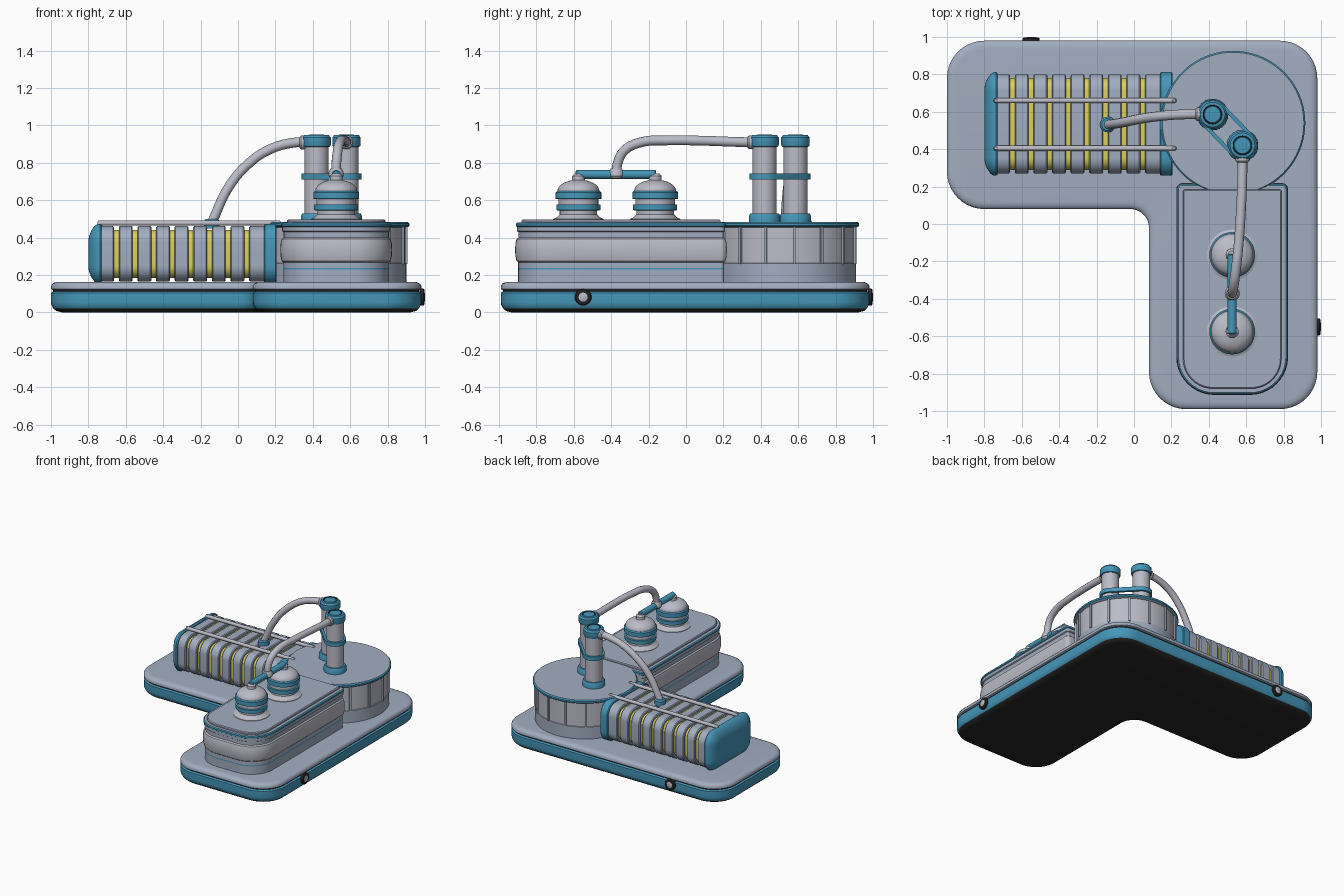
import bpy, bmesh, math
from mathutils import Vector, Matrix

if "Cube" in bpy.data.objects:
    bpy.data.objects.remove(bpy.data.objects["Cube"])

# Colours
COLORS = {
    "grey": (0.36, 0.42, 0.53), "light": (0.50, 0.50, 0.58), "blue": (0.06, 0.31, 0.49),
    "yellow": (0.70, 0.63, 0.11), "dark": (0.02, 0.02, 0.022),
}
MATS = {}
for n, c in COLORS.items():
    MATS[n] = bpy.data.materials.new(n + "_paint")
    MATS[n].diffuse_color = (*c, 1)


def finish(name, bm, names):
    bmesh.ops.recalc_face_normals(bm, faces=bm.faces)
    me = bpy.data.meshes.new(name)
    bm.to_mesh(me)
    bm.free()
    for n in names:
        me.materials.append(MATS[n])
    ob = bpy.data.objects.new(name, me)
    bpy.context.collection.objects.link(ob)
    return ob


def loft(name, rings, mats, loop=False):
    """Skin rings of points; mats[i] colours the band from ring i to ring i+1."""
    bm = bmesh.new()
    names = list(dict.fromkeys(mats))
    vs = [[bm.verts.new(p) for p in r] for r in rings]
    n = len(vs[0])
    pairs = list(zip(vs, vs[1:])) + ([(vs[-1], vs[0])] if loop else [])
    for k, (a, b) in enumerate(pairs):
        for i in range(n):
            j = (i + 1) % n
            f = bm.faces.new((a[i], a[j], b[j], b[i]))
            f.material_index = names.index(mats[min(k, len(mats) - 1)])
    if not loop:
        bm.faces.new(vs[0][::-1]).material_index = names.index(mats[0])
        bm.faces.new(vs[-1]).material_index = names.index(mats[-1])
    bmesh.ops.remove_doubles(bm, verts=bm.verts, dist=1e-5)
    return finish(name, bm, names)


def outline(corners, d=0.0, seg=10):
    """Right-angled outline with rounded corners (x, y, r), inset by d."""
    out, n = [], len(corners)
    for i, (x, y, r) in enumerate(corners):
        p = Vector((x, y))
        a = (p - Vector(corners[i - 1][:2])).normalized()
        b = (Vector(corners[(i + 1) % n][:2]) - p).normalized()
        turn = a.x * b.y - a.y * b.x
        c = p + (b - a) * r
        for k in range(seg + 1):
            t = math.pi / 2 * k / seg
            out.append(c + (a * math.sin(t) - b * math.cos(t)) * (r - turn * d))
    return out


def slab(name, corners, steps):
    """Stack of inset outlines; steps are (inset, z, colour of band above)."""
    rings = [[(p.x, p.y, z) for p in outline(corners, d)] for d, z, _ in steps]
    return loft(name, rings, [s[2] for s in steps[:-1]])


def lathe(name, c, steps, axis="Z", seg=40):
    """Turned part; steps are (radius, height, colour of band above)."""
    rings = []
    for r, h, _ in steps:
        ring = []
        for k in range(seg):
            u, v = r * math.cos(math.tau * k / seg), r * math.sin(math.tau * k / seg)
            o = {"Z": (u, v, h), "X": (h, u, v), "Y": (v, h, u)}[axis]
            ring.append(Vector(c) + Vector(o))
        rings.append(ring)
    return loft(name, rings, [s[2] for s in steps[:-1]])


def hose(name, pts, r, mat):
    cu = bpy.data.curves.new(name, "CURVE")
    cu.dimensions = "3D"
    cu.bevel_depth, cu.bevel_resolution, cu.resolution_u, cu.use_fill_caps = r, 4, 10, True
    sp = cu.splines.new("BEZIER")
    sp.bezier_points.add(len(pts) - 1)
    for bp, p in zip(sp.bezier_points, pts):
        bp.co = p
        bp.handle_left_type = bp.handle_right_type = "AUTO"
    cu.materials.append(MATS[mat])
    ob = bpy.data.objects.new(name, cu)
    bpy.context.collection.objects.link(ob)


def rect(x0, y0, x1, y1, r, r2=None):
    r2 = r if r2 is None else r2
    return [(x0, y0, r), (x1, y0, r), (x1, y1, r2), (x0, y1, r2)]


# L-shaped base
L = [(-1, 0.08, 0.2), (0.08, 0.08, 0.1), (0.08, -0.99, 0.2), (0.98, -0.99, 0.2),
     (0.98, 0.98, 0.2), (-1, 0.98, 0.2)]
slab("base", L, [(0.06, 0, "dark"), (0.028, 0.008, "dark"), (0.012, 0.022, "blue"),
                 (0.002, 0.04, "blue"), (0, 0.055, "blue"), (0, 0.105, "blue"),
                 (0.012, 0.113, "dark"), (0.012, 0.12, "grey"), (0, 0.125, "grey"),
                 (0, 0.143, "grey"), (0.008, 0.155, "grey"), (0.025, 0.162, "grey"),
                 (0.045, 0.164, "grey")])

# Round badges on the base sides
for name, c, ax in (("side_badge", (0.97, -0.55, 0.082), "X"), ("back_badge", (-0.55, 0.97, 0.082), "Y")):
    lathe(name, c, [(0.045, 0, "dark"), (0.045, 0.022, "dark"), (0.038, 0.028, "dark"),
                    (0.024, 0.028, "light"), (0.02, 0.03, "light")], ax, 24)

# Front housing with bulged band
slab("front_housing", rect(0.23, -0.91, 0.82, 0.215, 0.2, 0.03), [
    (0.012, 0.15, "grey"), (0.012, 0.23, "blue"), (0.012, 0.238, "grey"), (0.012, 0.268, "light"),
    (0.004, 0.275, "light"), (-0.002, 0.30, "light"), (-0.004, 0.335, "light"),
    (-0.002, 0.37, "light"), (0.004, 0.392, "light"), (0.014, 0.40, "grey"), (0.014, 0.43, "grey"),
    (0.006, 0.435, "grey"), (0.006, 0.458, "blue"), (0, 0.462, "blue"), (0, 0.474, "blue"),
    (0.008, 0.48, "grey"), (0.012, 0.48, "grey")])
slab("front_housing_lid", rect(0.262, -0.88, 0.788, 0.185, 0.16, 0.01),
     [(0, 0.47, "grey"), (0, 0.49, "grey"), (0.006, 0.496, "grey")])

# Round drum with upright ribs
DC = (0.53, 0.54, 0)
lathe("drum", DC, [(0.37, 0.15, "grey"), (0.37, 0.262, "light"), (0.366, 0.264, "light"),
                   (0.366, 0.455, "grey"), (0.38, 0.458, "blue"), (0.386, 0.464, "blue"),
                   (0.386, 0.476, "blue"), (0.378, 0.484, "grey"), (0.37, 0.484, "grey")], seg=80)
bm = bmesh.new()
for k in range(15):
    m = (Matrix.Translation(DC) @ Matrix.Rotation(math.radians(6 + 24 * k), 4, "Z")
         @ Matrix.Translation((0.368, 0, 0.36)) @ Matrix.Diagonal((0.02, 0.014, 0.2, 1)))
    bmesh.ops.create_cube(bm, size=1, matrix=m)
finish("drum_ribs", bm, ["grey"])

# Ribbed tank lying along x
TANK = rect(0.27, 0.165, 0.80, 0.462, 0.085)


def along_x(name, steps):
    rings = [[(x, p.x, p.y) for p in outline(TANK, d)] for d, x, _ in steps]
    return loft(name, rings, [s[2] for s in steps[:-1]])


along_x("tank_core", [(0.02, -0.74, "yellow"), (0.02, 0.16, "yellow")])
edges = [-0.735] + [-0.65 + 0.0995 * k for k in range(8)] + [0.145]
for k in range(9):
    a = edges[k] + (0.0125 if k else 0)
    b = edges[k + 1] - (0.0125 if k < 8 else 0)
    along_x(f"tank_rib_{k + 1}", [(0.006, a, "grey"), (0, a + 0.006, "grey"),
                                  (0, b - 0.006, "grey"), (0.006, b, "grey")])
along_x("tank_end_cap", [(0.08, -0.80, "blue"), (0.055, -0.797, "blue"), (0.025, -0.785, "blue"),
                         (0, -0.768, "blue"), (-0.012, -0.75, "blue"), (-0.012, -0.738, "blue"),
                         (-0.006, -0.73, "blue")])
along_x("tank_collar", [(-0.006, 0.138, "blue"), (-0.012, 0.144, "blue"),
                        (-0.012, 0.20, "blue"), (-0.006, 0.206, "blue")])
for i, y in enumerate((0.405, 0.66)):
    hose(f"tank_rod_{i + 1}", [(-0.74, y, 0.478), (-0.2, y, 0.478), (0.21, y, 0.478)], 0.014, "light")
    for j, x in enumerate((-0.738, 0.215)):
        lathe(f"rod_bolt_{i + 1}_{j + 1}", (x, y, 0.455),
              [(0.013, 0, "light"), (0.013, 0.03, "light"), (0.008, 0.038, "light")], seg=16)

# Twin columns with collars, caps and a shared belt
COLS = [(0.42, 0.585), (0.58, 0.42)]
for i, (x, y) in enumerate(COLS):
    lathe(f"column_{i + 1}", (x, y, 0), [
        (0.084, 0.48, "blue"), (0.084, 0.515, "blue"), (0.076, 0.53, "blue"), (0.064, 0.53, "light"),
        (0.064, 0.885, "blue"), (0.072, 0.887, "blue"), (0.076, 0.895, "blue"), (0.076, 0.935, "blue"),
        (0.066, 0.948, "blue"), (0.052, 0.95, "dark"), (0.05, 0.944, "dark"), (0.046, 0.944, "blue"),
        (0.043, 0.95, "blue"), (0.02, 0.952, "blue")])
ax = math.atan2(COLS[1][1] - COLS[0][1], COLS[1][0] - COLS[0][0])


def belt(r, z):
    return [(c[0] + r * math.cos(ax + s + math.pi * k / 16), c[1] + r * math.sin(ax + s + math.pi * k / 16), z)
            for c, s in ((COLS[1], -math.pi / 2), (COLS[0], math.pi / 2)) for k in range(17)]


loft("column_belt", [belt(0.08, 0.71), belt(0.08, 0.742), belt(0.06, 0.742), belt(0.06, 0.71)],
     ["blue"], loop=True)

# Hose from first column down to the tank
hose("tank_hose", [(0.37, 0.587, 0.91), (0.30, 0.587, 0.908), (0.17, 0.58, 0.872), (0.05, 0.565, 0.79),
                   (-0.05, 0.545, 0.67), (-0.14, 0.53, 0.48)], 0.026, "light")
lathe("tank_hose_collar", (0.33, 0.587, 0.909), [(0.03, 0, "light"), (0.037, 0.008, "light"),
                                                (0.037, 0.03, "light")], "X", 20)
lathe("tank_hose_seat", (-0.14, 0.532, 0.45), [(0.042, 0, "blue"), (0.042, 0.04, "blue"),
                                              (0.032, 0.05, "blue")], seg=24)

# Hose from second column to the domes
hose("dome_hose", [(0.58, 0.38, 0.91), (0.58, 0.30, 0.911), (0.573, 0.10, 0.918), (0.56, -0.10, 0.92),
                   (0.545, -0.24, 0.91), (0.533, -0.33, 0.865), (0.526, -0.365, 0.80),
                   (0.525, -0.372, 0.74)], 0.026, "light")
lathe("dome_hose_collar", (0.58, 0.33, 0.91), [(0.03, 0, "light"), (0.037, 0.008, "light"),
                                               (0.037, 0.03, "light")], "Y", 20)
lathe("dome_hose_joint", (0.525, -0.372, 0.715), [(0.028, 0, "light"), (0.04, 0.015, "light"),
                                                  (0.04, 0.035, "light"), (0.03, 0.055, "light")], seg=24)
lathe("dome_crossbar", (0.525, -0.59, 0.738), [(0.018, 0, "blue"), (0.024, 0.006, "blue"),
                                               (0.024, 0.424, "blue"), (0.018, 0.43, "blue")], "Y", 24)

# Two banded domes
for i, y in enumerate((-0.165, -0.575)):
    dome = [(0.112 * math.cos(t), 0.65 + 0.06 * math.sin(t), "light")
            for t in (math.radians(a) for a in range(0, 73, 9))]
    lathe(f"dome_{i + 1}", (0.525, y, 0), [
        (0.135, 0.485, "light"), (0.135, 0.5, "light"), (0.118, 0.507, "light"), (0.1, 0.525, "light"),
        (0.1, 0.545, "blue"), (0.118, 0.547, "blue"), (0.118, 0.576, "blue"), (0.106, 0.578, "light"),
        (0.106, 0.606, "blue"), (0.122, 0.608, "blue"), (0.122, 0.642, "blue"), (0.114, 0.65, "light")]
        + dome + [(0.034, 0.712, "light"), (0.034, 0.73, "light"), (0.022, 0.742, "light")])

# Turn hoses into meshes and smooth everything by angle
bpy.ops.object.select_all(action="SELECT")
bpy.context.view_layer.objects.active = bpy.context.scene.objects["tank_hose"]
bpy.ops.object.convert(target="MESH")
bpy.ops.object.select_all(action="SELECT")
bpy.ops.object.shade_smooth_by_angle(angle=math.radians(35))

for m in bpy.data.materials:
    if m.users and not m.is_grease_pencil:
        m.use_nodes = True
        m.node_tree.nodes["Principled BSDF"].inputs["Base Color"].default_value = m.diffuse_color
